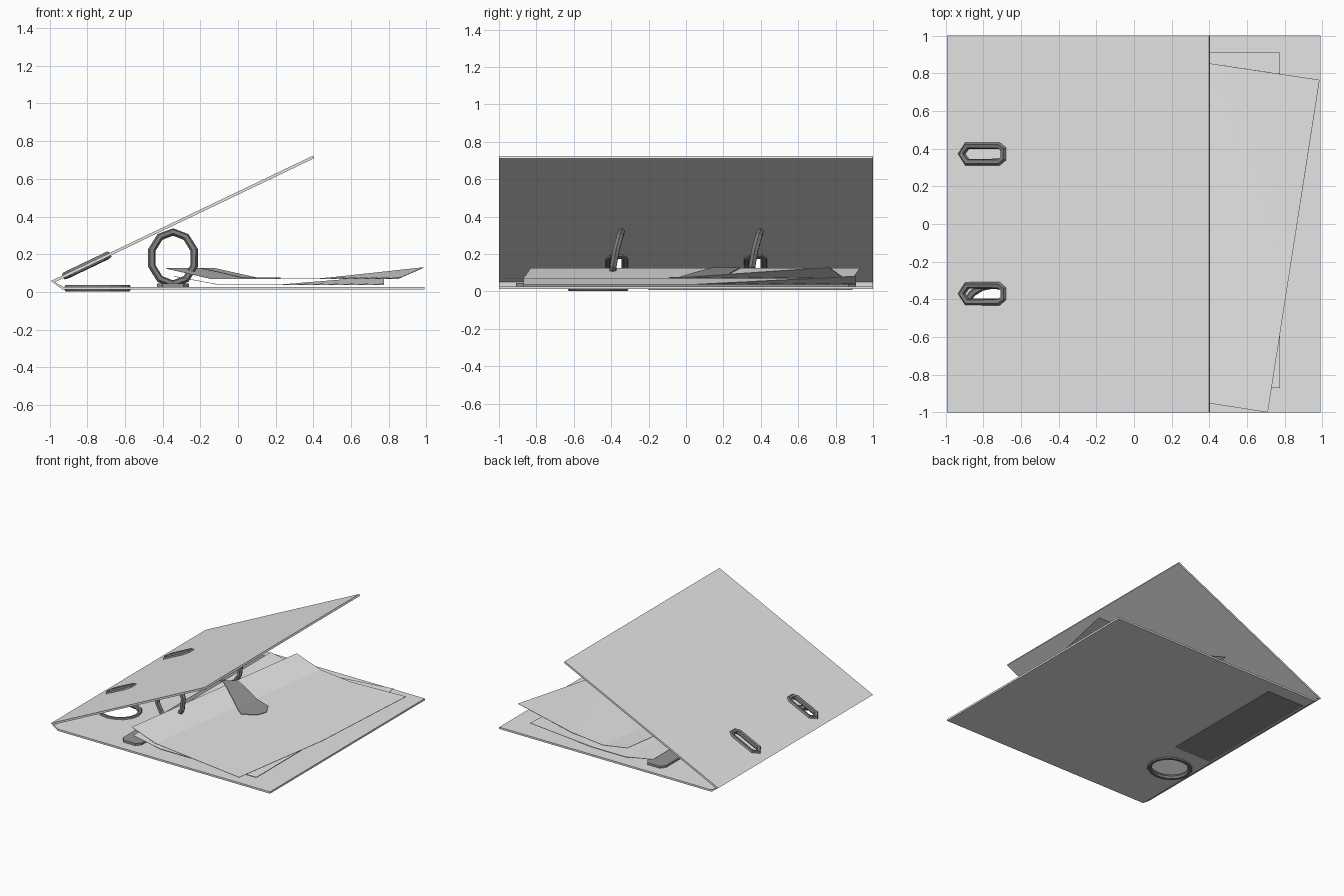
import bpy, bmesh, math

if "Cube" in bpy.data.objects:
    bpy.data.objects.remove(bpy.data.objects["Cube"])


def material(name, value):
    m = bpy.data.materials.new(name)
    m.diffuse_color = (value, value, value, 1)
    m.use_nodes = True
    m.node_tree.nodes["Principled BSDF"].inputs["Base Color"].default_value = m.diffuse_color
    return m


CARD = material("light_grey_card", 0.78)
PAPER = material("white_paper", 0.82)
METAL = material("dark_grey_metal", 0.2)
LABEL = material("mid_grey_label", 0.3)


def finish(bm, name, mat):
    bmesh.ops.recalc_face_normals(bm, faces=bm.faces)
    me = bpy.data.meshes.new(name)
    bm.to_mesh(me)
    bm.free()
    ob = bpy.data.objects.new(name, me)
    bpy.context.collection.objects.link(ob)
    me.materials.append(mat)
    return ob


def prism(name, ring, offset, mat):
    """Extrude a closed ring of 3D points along offset."""
    bm = bmesh.new()
    f = bm.faces.new([bm.verts.new(p) for p in ring])
    r = bmesh.ops.extrude_face_region(bm, geom=[f])
    bmesh.ops.translate(bm, vec=offset,
                        verts=[v for v in r["geom"] if isinstance(v, bmesh.types.BMVert)])
    return finish(bm, name, mat)


def box(name, x0, x1, y0, y1, z0, z1, mat):
    return prism(name, [(x0, y0, z0), (x1, y0, z0), (x1, y1, z0), (x0, y1, z0)],
                 (0, 0, z1 - z0), mat)


def tube(name, points, radius, mat, res=1):
    """Closed low-poly tube through points."""
    cu = bpy.data.curves.new(name, "CURVE")
    cu.dimensions = "3D"
    cu.bevel_depth = radius
    cu.bevel_resolution = res
    sp = cu.splines.new("POLY")
    sp.points.add(len(points) - 1)
    for p, co in zip(sp.points, points):
        p.co = (*co, 1)
    sp.use_cyclic_u = True
    tmp = bpy.data.objects.new(name + "_path", cu)
    bpy.context.collection.objects.link(tmp)
    bpy.context.view_layer.update()
    me = bpy.data.meshes.new_from_object(
        tmp.evaluated_get(bpy.context.evaluated_depsgraph_get()))
    bpy.data.objects.remove(tmp)
    me.materials.clear()
    me.materials.append(mat)
    for p in me.polygons:
        p.use_smooth = False
    ob = bpy.data.objects.new(name, me)
    bpy.context.collection.objects.link(ob)
    return ob


def cut(target, cutter):
    mod = target.modifiers.new("hole", "BOOLEAN")
    mod.operation = "DIFFERENCE"
    mod.solver = "EXACT"
    mod.object = cutter
    bpy.context.view_layer.objects.active = target
    bpy.ops.object.modifier_apply(modifier=mod.name)
    bpy.data.objects.remove(cutter)


def sheet(name, corners, height, n=14):
    """Bent paper: corners front-left, front-right, back-right, back-left."""
    a, b, c, d = corners
    bm = bmesh.new()
    us = [0, 0.07, 0.14, 0.22] + [0.22 + 0.78 * i / (n - 3) for i in range(1, n - 2)]
    grid = []
    for j in range(n + 1):
        v = j / n
        row = []
        for u in us:
            x, y = [(1 - v) * ((1 - u) * a[k] + u * b[k]) + v * ((1 - u) * d[k] + u * c[k])
                    for k in (0, 1)]
            row.append(bm.verts.new((x, y, height(u, v))))
        grid.append(row)
    for j in range(n):
        for i in range(len(us) - 1):
            bm.faces.new((grid[j][i], grid[j][i + 1], grid[j + 1][i + 1], grid[j + 1][i]))
    ob = finish(bm, name, PAPER)
    mod = ob.modifiers.new("thickness", "SOLIDIFY")
    mod.thickness = 0.003
    return ob


# folded cover: base, narrow spine and raised lid
profile = [(0.99, 0.012), (-0.93, 0.012), (-0.993, 0.058), (0.398, 0.723),
           (0.4045, 0.7095), (-0.972, 0.0515), (-0.927, 0.027), (0.99, 0.027)]
cover = prism("binder_cover", [(x, -1, z) for x, z in profile], (0, 2, 0), CARD)

# finger hole with metal rim
hole = [(-0.745 + 0.16 * math.cos(i * math.pi / 8), -0.47 + 0.147 * math.sin(i * math.pi / 8))
        for i in range(16)]
cut(cover, prism("hole_cutter", [(x, y, -0.05) for x, y in hole], (0, 0, 0.1), CARD))
tube("finger_hole_rim", [(x, y, 0.02) for x, y in hole], 0.02, METAL)

# lid slots with metal rims, and the arches below them
slot = [(-0.915, 0), (-0.885, 0.045), (-0.715, 0.045), (-0.69, 0.025),
        (-0.69, -0.025), (-0.715, -0.045), (-0.885, -0.045)]
for side, yc in (("front", -0.37), ("back", 0.372)):
    path = [(x, yc + y, 0.051 + (x + 0.99) * 0.478) for x, y in slot]
    cut(cover, prism("slot_cutter", [(x, y, z - 0.04) for x, y, z in path], (0, 0, 0.08), CARD))
    tube(side + "_slot_rim", path, 0.021, METAL)
    arch = []
    for i in range(10):
        t = math.radians(18 + 36 * i)
        s = math.sin(t)
        arch.append((-0.345 + 0.118 * math.cos(t), yc - 0.012 + 0.025 * s + 0.012 * s * s,
                     0.18 + 0.138 * s))
    tube(side + "_arch", arch, 0.02, METAL)

# mechanism plate with chamfered ends
plate = [(-0.40, -0.91), (-0.29, -0.91), (-0.26, -0.87), (-0.26, 0.87),
         (-0.29, 0.91), (-0.40, 0.91), (-0.43, 0.87), (-0.43, -0.87)]
prism("mechanism_plate", [(x, y, 0.026) for x, y in plate], (0, 0, 0.018), LABEL)

# loose papers: left edge lifted, back right corner curled
sheet("lower_sheet", [(-0.34, -0.87), (0.775, -0.87), (0.775, 0.91), (-0.34, 0.91)],
      lambda u, v: 0.036 + 0.045 * max(0, 1 - u / 0.22)
      + 0.045 * max(0, (u + v - 1.5) / 0.5))
sheet("upper_sheet", [(-0.38, -0.83), (0.71, -1.0), (0.985, 0.765), (-0.12, 0.93)],
      lambda u, v: 0.068 + 0.055 * max(0, 1 - u / 0.22)
      + 0.06 * max(0, (u + v - 1.5) / 0.4) * (0.8 if u + v > 1.5 else 0))

# pressing tab resting over the papers
tab = [(-0.30, 0.22), (0.09, -0.09), (0.20, -0.03), (0.225, 0.05), (0.176, 0.14), (-0.20, 0.29)]
bm = bmesh.new()
bm.faces.new([bm.verts.new((x, y, 0)) for x, y in tab])
for x in (-0.2, -0.1, 0.03):
    bmesh.ops.bisect_plane(bm, geom=bm.verts[:] + bm.edges[:] + bm.faces[:],
                           plane_co=(x, 0, 0), plane_no=(1, 0, 0))
for v in bm.verts:
    v.co.z = 0.076 + 0.052 * min(1, max(0, (0.03 - v.co.x) / 0.22))
ob = finish(bm, "pressing_tab", LABEL)
ob.modifiers.new("thickness", "SOLIDIFY").thickness = 0.004

# label plate under the base
box("underside_label", -0.91, -0.57, -0.2, 0.89, 0.008, 0.0125, LABEL)
